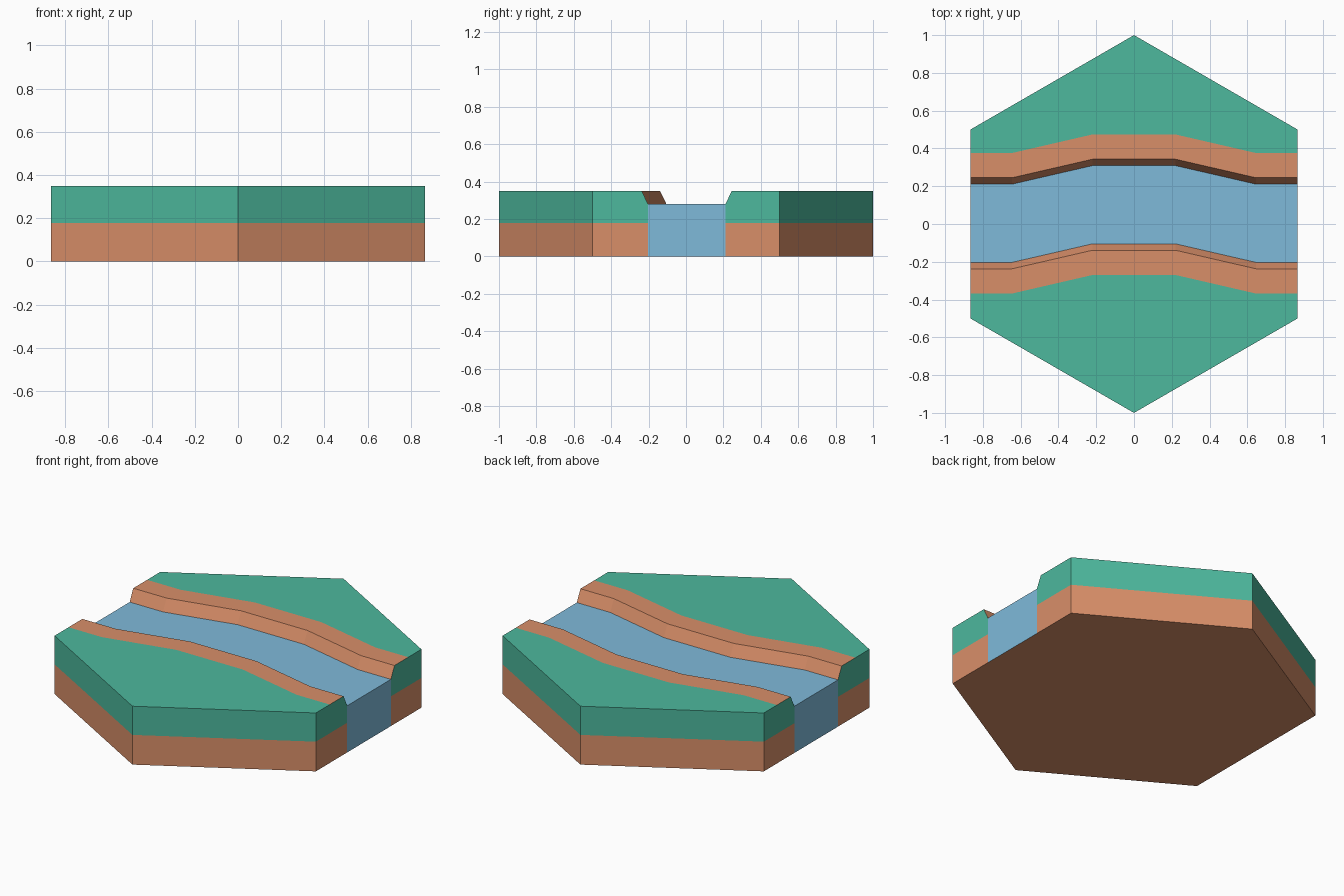
import bpy, bmesh, math

if "Cube" in bpy.data.objects:
    bpy.data.objects.remove(bpy.data.objects["Cube"])

TOP, SPLIT, WATER_Z = 0.35, 0.178, 0.28
HALF_X = math.sqrt(3) / 2
# stations across the tile: (x, sideways shift of the river)
STATIONS = [(-HALF_X, 0.004), (-0.645, 0.004), (-0.22, 0.102), (0, 0.102),
            (0.22, 0.102), (0.645, 0.004), (HALF_X, 0.004)]
SOIL, GRASS, WATER = 0, 1, 2


def material(name, rgb):
    m = bpy.data.materials.new(name)
    lin = [((c / 255 + 0.055) / 1.055) ** 2.4 for c in rgb]
    m.diffuse_color = (*lin, 1)
    m.use_nodes = True
    m.node_tree.nodes["Principled BSDF"].inputs["Base Color"].default_value = m.diffuse_color
    return m


MATS = [material("soil", (217, 143, 105)), material("grass", (77, 184, 157)),
        material("water", (127, 186, 218))]


def loft(name, section, strips, caps):
    """Sweep section(x, shift) along the stations; strips and caps give point indices and colour."""
    bm = bmesh.new()
    rings = [[bm.verts.new((x, y, z)) for y, z in section(x, s)] for x, s in STATIONS]

    def face(verts, mat):
        bm.faces.new(verts).material_index = mat

    for r0, r1 in zip(rings, rings[1:]):
        for a, b, mat in strips:
            face((r0[a], r0[b], r1[b], r1[a]), mat)
    for ring in (rings[0], rings[-1]):
        for ids, mat in caps:
            face([ring[i] for i in ids], mat)
    bmesh.ops.recalc_face_normals(bm, faces=bm.faces[:])
    me = bpy.data.meshes.new(name)
    bm.to_mesh(me)
    bm.free()
    for m in MATS:
        me.materials.append(m)
    ob = bpy.data.objects.new(name, me)
    bpy.context.collection.objects.link(ob)
    return ob


# land on each side of the river, with a sloped soil edge and a soil path
def land_section(side):
    def section(x, s):
        outer = side * (1 - abs(x) / math.sqrt(3))
        water, bank, path = (s + side * d for d in (0.207, 0.241, 0.372))
        return [(water, 0), (outer, 0), (outer, SPLIT), (outer, TOP), (path, TOP),
                (bank, TOP), (water, WATER_Z), (water, SPLIT)]
    return section


land_strips = [(0, 1, SOIL), (1, 2, SOIL), (2, 3, GRASS), (3, 4, GRASS),
               (4, 5, SOIL), (5, 6, SOIL)]
land_caps = [((0, 1, 2, 7), SOIL), ((7, 2, 3, 4, 5, 6), GRASS)]
for name, side in (("back_land", 1), ("front_land", -1)):
    loft(name, land_section(side), land_strips, land_caps)

# river: blue surface and ends, soil underside
loft("river",
     lambda x, s: [(s - 0.207, 0), (s + 0.207, 0), (s + 0.207, WATER_Z), (s - 0.207, WATER_Z)],
     [(0, 1, SOIL), (2, 3, WATER)], [((0, 1, 2, 3), WATER)])
